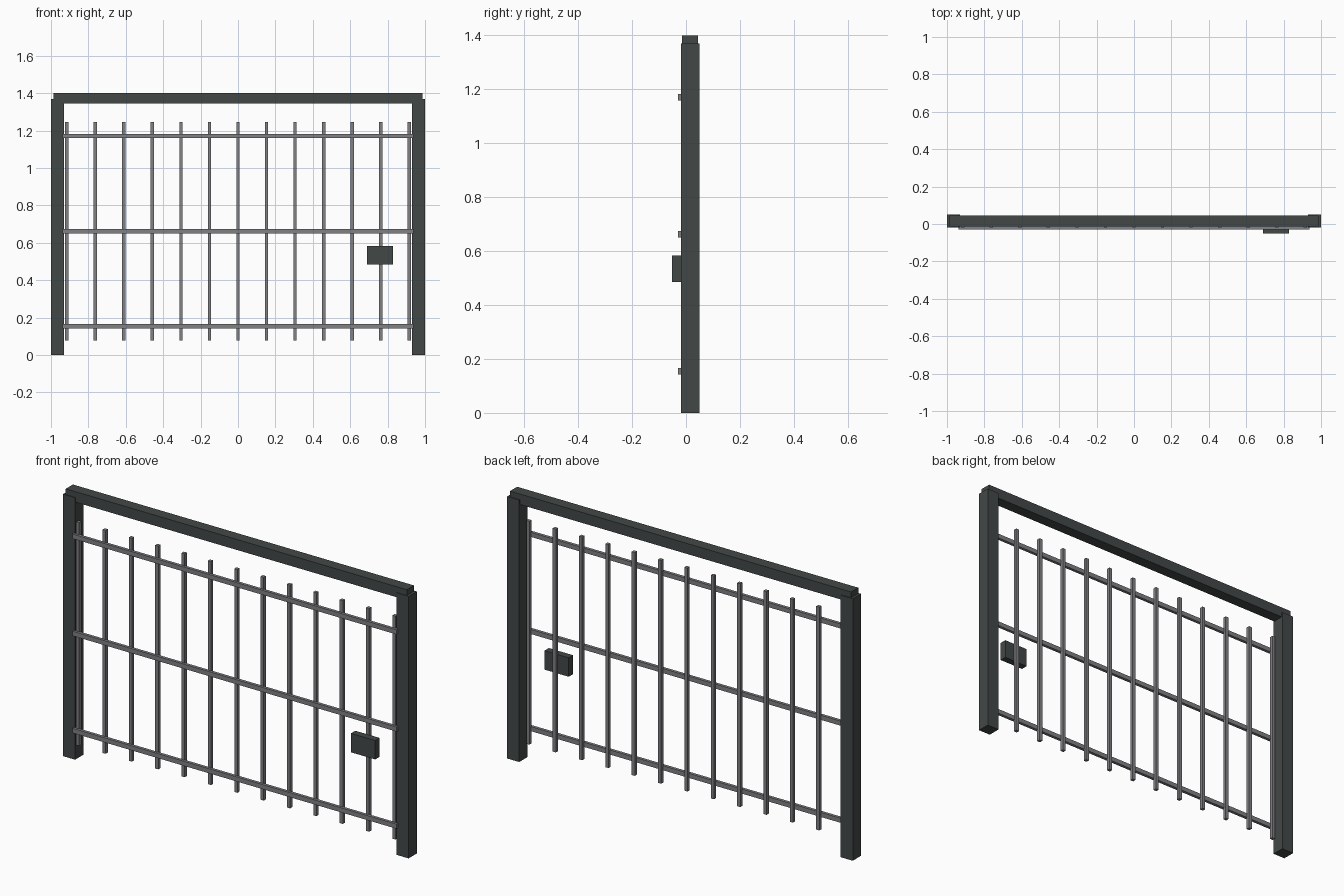
import bpy

cube = bpy.data.objects.get("Cube")
if cube:
    bpy.data.objects.remove(cube)


def make_material(name, color):
    mat = bpy.data.materials.new(name)
    mat.use_nodes = True
    mat.diffuse_color = color
    mat.node_tree.nodes["Principled BSDF"].inputs["Base Color"].default_value = color
    return mat


dark = make_material("dark green grey", (0.055, 0.066, 0.064, 1))
steel = make_material("steel grey", (0.22, 0.22, 0.235, 1))


def box(name, low, high, mat):
    """Axis-aligned box between two corners."""
    centre = [(a + b) / 2 for a, b in zip(low, high)]
    bpy.ops.mesh.primitive_cube_add(size=1, location=centre)
    obj = bpy.context.object
    obj.name = name
    obj.scale = [b - a for a, b in zip(low, high)]
    bpy.ops.object.transform_apply(location=False, rotation=False, scale=True)
    obj.data.materials.append(mat)
    return obj


# Frame: two posts and a slightly narrower top beam
box("right_post", (-1, -0.018, 0), (-0.93, 0.05, 1.37), dark)
box("left_post", (0.93, -0.018, 0), (1, 0.05, 1.37), dark)
box("top_beam", (-0.987, -0.014, 1.345), (0.987, 0.045, 1.4), dark)

# Upright bars
BARS = 13
for i in range(BARS):
    x = -0.915 + 1.83 * i / (BARS - 1)
    box(f"upright_bar_{i + 1}", (x - 0.009, -0.018, 0.078), (x + 0.009, 0, 1.246), steel)

# Horizontal rails in front of the bars
for name, z in (("lower", 0.155), ("middle", 0.663), ("upper", 1.171)):
    box(f"{name}_rail", (-0.938, -0.03, z - 0.012), (0.938, -0.014, z + 0.012), steel)

# Lock box
box("lock_box", (0.69, -0.052, 0.485), (0.83, -0.016, 0.584), dark)
